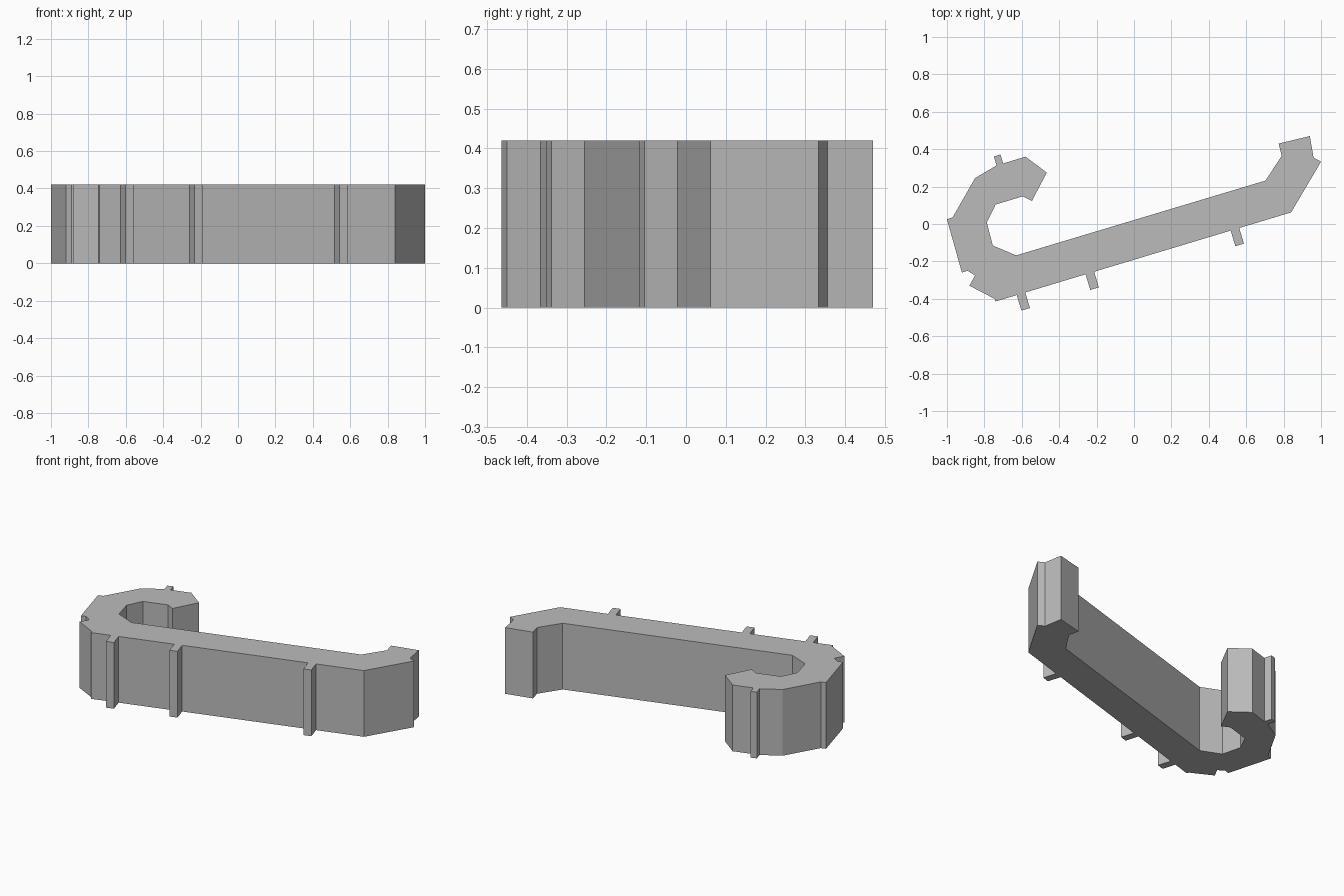
import bpy
import bmesh
from mathutils import Vector

HEIGHT = 0.42

# Remove the default object
cube = bpy.data.objects.get("Cube")
if cube:
    bpy.data.objects.remove(cube, do_unlink=True)


def make_material(name, colour):
    material = bpy.data.materials.new(name)
    material.use_nodes = True
    material.diffuse_color = colour
    shader = next(n for n in material.node_tree.nodes if n.type == "BSDF_PRINCIPLED")
    shader.inputs["Base Color"].default_value = colour
    return material


def edge_with_tabs(start, end, centres, width, depth):
    """Return the edge's start point followed by square tabs standing out of it."""
    start, end = Vector(start), Vector(end)
    along = (end - start).normalized()
    outward = Vector((along.y, -along.x))
    points = [start]
    for centre in centres:
        middle = start.lerp(end, centre)
        left = middle - along * width / 2
        right = middle + along * width / 2
        points += [left, left + outward * depth, right + outward * depth, right]
    return points


def extrude_profile(name, outline, height, material):
    """Raise a closed outline from the ground into a flat-sided solid."""
    bm = bmesh.new()
    base = bm.faces.new([bm.verts.new((p[0], p[1], 0)) for p in outline])
    raised = bmesh.ops.extrude_face_region(bm, geom=[base], use_keep_orig=True)
    top = [v for v in raised["geom"] if isinstance(v, bmesh.types.BMVert)]
    bmesh.ops.translate(bm, verts=top, vec=(0, 0, height))
    bmesh.ops.recalc_face_normals(bm, faces=bm.faces)
    mesh = bpy.data.meshes.new(name)
    bm.to_mesh(mesh)
    bm.free()
    mesh.materials.append(material)
    part = bpy.data.objects.new(name, mesh)
    bpy.context.collection.objects.link(part)
    return part


# Outline sections, counter-clockwise
curl_top = edge_with_tabs((-0.58, 0.36), (-0.86, 0.275), [0.49], 0.037, 0.05)
curl_side = [(-0.85, 0.245), (-0.97, 0.035), (-1, 0.025), (-0.92, -0.26),
             (-0.89, -0.25), (-0.85, -0.275), (-0.88, -0.33), (-0.745, -0.4)]
long_rail = edge_with_tabs((-0.74, -0.414), (0.84, 0.062),
                           [0.086, 0.319, 0.81], 0.048, 0.087)
end_hook = [(0.84, 0.062), (1, 0.333), (0.96, 0.355), (0.94, 0.47),
            (0.773, 0.43), (0.79, 0.365), (0.703, 0.232)]
inner_curl = [(-0.63, -0.168), (-0.755, -0.115), (-0.787, 0.008),
              (-0.74, 0.104), (-0.595, 0.148), (-0.546, 0.123)]
curl_tip = [(-0.466, 0.275)]

# Hooked rail with its locating tabs
grey = make_material("plain grey", (0.5, 0.5, 0.5, 1))
outline = curl_tip + curl_top + curl_side + long_rail + end_hook + inner_curl
extrude_profile("hooked_rail", outline, HEIGHT, grey)
